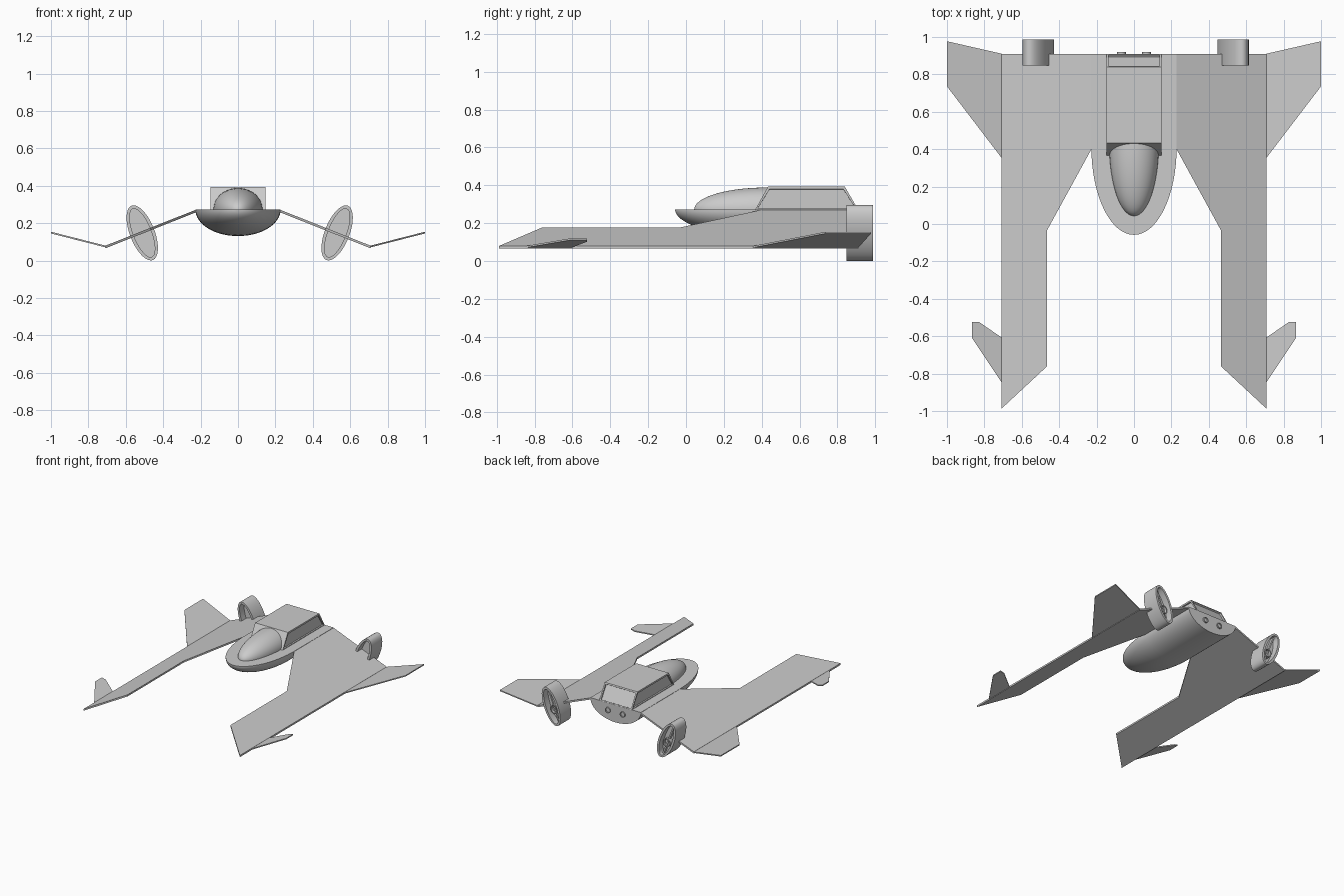
import bpy, bmesh, math
from math import sin, cos, pi, radians

if "Cube" in bpy.data.objects:
    bpy.data.objects.remove(bpy.data.objects["Cube"])


def finish(bm, name, smooth=False, mirror=False):
    bmesh.ops.recalc_face_normals(bm, faces=bm.faces)
    me = bpy.data.meshes.new(name)
    bm.to_mesh(me)
    bm.free()
    ob = bpy.data.objects.new(name, me)
    bpy.context.collection.objects.link(ob)
    if mirror:
        mod = ob.modifiers.new("Mirror", 'MIRROR')
        mod.use_mirror_merge = False
    if smooth:
        bpy.ops.object.select_all(action='DESELECT')
        bpy.context.view_layer.objects.active = ob
        ob.select_set(True)
        bpy.ops.object.shade_smooth_by_angle(angle=radians(35))
    return ob


def bridge(bm, a, b):
    for i in range(len(a)):
        j = (i + 1) % len(a)
        bm.faces.new((a[i], a[j], b[j], b[i]))


def plate(name, outline, x0, z0, x1, z1, thick):
    """Sloped sheet: plan outline, top surface running from (x0,z0) to (x1,z1)."""
    bm = bmesh.new()
    z = lambda x: z0 + (z1 - z0) * (x - x0) / (x1 - x0)
    top = [bm.verts.new((x, y, z(x))) for x, y in outline]
    low = [bm.verts.new((x, y, z(x) - thick)) for x, y in outline]
    bm.faces.new(top)
    bm.faces.new(low)
    bridge(bm, top, low)
    return finish(bm, name, mirror=True)


def half_shell(name, width, height, nose, wide, end, z, n=32, m=16):
    """Half-elliptic body with an ellipsoid nose; negative height hangs down."""
    bm = bmesh.new()
    stations = [(wide - (wide - nose) * cos(pi / 2 * i / m), sin(pi / 2 * i / m))
                for i in range(1, m + 1)] + [(end, 1)]
    rings = [[bm.verts.new((width * s * cos(pi * k / n), y, z + height * s * sin(pi * k / n)))
              for k in range(n + 1)] for y, s in stations]
    tip = bm.verts.new((0, nose, z))
    for k in range(n + 1):
        bm.faces.new((tip, rings[0][k], rings[0][(k + 1) % (n + 1)]))
    for a, b in zip(rings, rings[1:]):
        bridge(bm, a, b)
    bm.faces.new(rings[-1])
    return finish(bm, name, smooth=True)


def tube(name, cx, cz, a, b, tilt, y0, y1, wall, front, back, n=40):
    """Elliptic tube along y, with floors recessed at y=front and y=back."""
    bm = bmesh.new()

    def ring(y, d):
        out = []
        for k in range(n):
            t = 2 * pi * k / n
            u, v = (a - d) * cos(t), (b - d) * sin(t)
            out.append(bm.verts.new((cx + u * sin(tilt) + v * cos(tilt), y,
                                     cz + u * cos(tilt) - v * sin(tilt))))
        return out
    rings = [ring(front, wall), ring(y0, wall), ring(y0, 0),
             ring(y1, 0), ring(y1, wall), ring(back, wall)]
    for p, q in zip(rings, rings[1:]):
        bridge(bm, p, q)
    bm.faces.new(rings[0])
    bm.faces.new(rings[-1])
    return finish(bm, name, smooth=True)


# Hull and canopy
half_shell("hull", 0.228, -0.142, -0.058, 0.41, 0.91, 0.273)
half_shell("canopy", 0.132, 0.116, 0.043, 0.42, 0.46, 0.272)

# Cabin with recessed side and rear windows
bm = bmesh.new()
profile = [(0.365, 0.27), (0.433, 0.393), (0.839, 0.393), (0.91, 0.27)]
left = [bm.verts.new((-0.148, y, z)) for y, z in profile]
right = [bm.verts.new((0.148, y, z)) for y, z in profile]
bm.faces.new(left)
bm.faces.new(right)
bridge(bm, left, right)
bmesh.ops.recalc_face_normals(bm, faces=bm.faces)
windows = [f for f in bm.faces if abs(f.normal.x) > 0.9 or f.normal.y > 0.5]
for f in windows:
    bmesh.ops.inset_individual(bm, faces=[f], thickness=0.016)
    bmesh.ops.inset_individual(bm, faces=[f], thickness=0.0005, depth=-0.012)
finish(bm, "cabin")

# Drooping main wings with forward booms
plate("main_wing", [(0.222, 0.91), (0.222, 0.41), (0.465, -0.034), (0.465, -0.761),
                    (0.708, -0.987), (0.708, 0.91)], 0.222, 0.273, 0.708, 0.08, 0.014)

# Upturned winglets, rear and front
plate("rear_winglet", [(0.706, 0.91), (0.706, 0.351), (1.0, 0.736), (1.0, 0.977)],
      0.706, 0.079, 1.0, 0.154, 0.009)
plate("front_winglet", [(0.706, -0.608), (0.706, -0.85), (0.865, -0.611),
                        (0.865, -0.523), (0.83, -0.523)],
      0.706, 0.079, 1.0, 0.154, 0.009)

# Engine ducts set square to the wings, each with a hub and a strut
for label, cx, side in (("left", -0.512, -1), ("right", 0.53, 1)):
    tilt = side * radians(21.5)
    tube(label + "_duct", cx, 0.148, 0.156, 0.066, tilt, 0.847, 0.987, 0.018, 0.905, 0.93)
    tube(label + "_duct_hub", cx - side * 0.012, 0.118, 0.036, 0.032, tilt,
         0.925, 0.965, 0.007, 0.93, 0.945, 24)
    bpy.ops.mesh.primitive_cube_add(size=1, location=(cx, 0.94, 0.148), rotation=(0, tilt, 0))
    strut = bpy.context.object
    strut.name = label + "_duct_strut"
    strut.scale = (0.012, 0.03, 0.275)

    # Small hull exhaust
    tube(label + "_exhaust", side * 0.067, 0.215, 0.023, 0.023, 0,
         0.9, 0.92, 0.006, 0.905, 0.912, 24)
